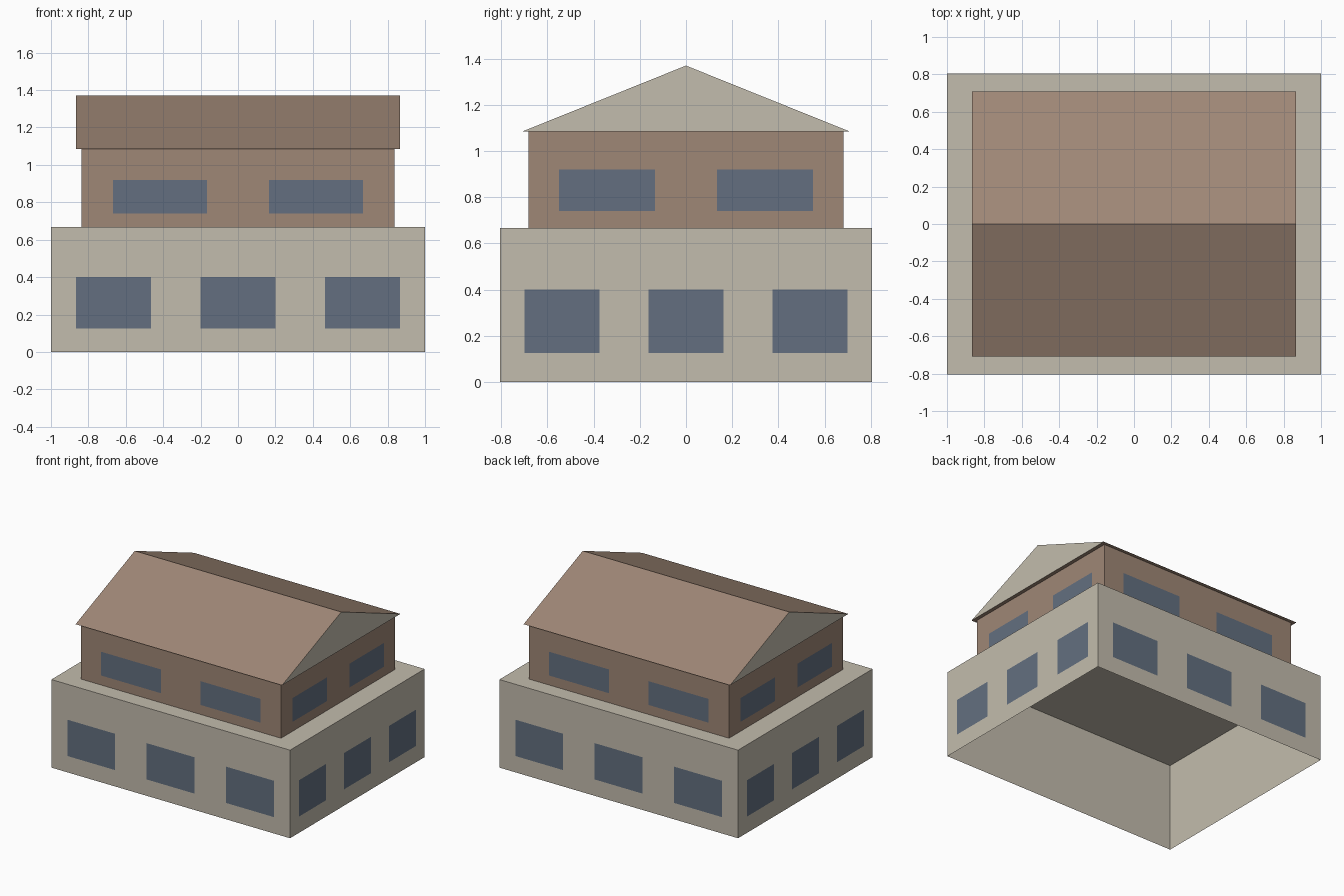
import bpy, bmesh
from mathutils import Matrix, Vector

cube = bpy.data.objects.get("Cube")
if cube:
    bpy.data.objects.remove(cube, do_unlink=True)


def material(name, rgb):
    mat = bpy.data.materials.new(name)
    mat.use_nodes = True
    color = (*rgb, 1)
    mat.diffuse_color = color
    mat.node_tree.nodes["Principled BSDF"].inputs["Base Color"].default_value = color
    return mat


BEIGE = material("beige plaster", (0.545, 0.503, 0.418))
BROWN = material("brown cladding", (0.347, 0.242, 0.181))
GLASS = material("blue grey glass", (0.125, 0.159, 0.216))


def finish(name, bm, *mats):
    mesh = bpy.data.meshes.new(name)
    bm.to_mesh(mesh)
    bm.free()
    for mat in mats:
        mesh.materials.append(mat)
    obj = bpy.data.objects.new(name, mesh)
    bpy.context.collection.objects.link(obj)
    return obj


def storey(name, hx, hy, z0, z1, mat):
    """Box shell with no floor."""
    bm = bmesh.new()
    size = Matrix.Diagonal((2 * hx, 2 * hy, z1 - z0, 1))
    bmesh.ops.create_cube(bm, size=1, matrix=Matrix.Translation((0, 0, (z0 + z1) / 2)) @ size)
    floor = [f for f in bm.faces if f.normal.z < -0.5]
    bmesh.ops.delete(bm, geom=floor, context='FACES_ONLY')
    finish(name, bm, mat)


def windows(name, hx, hy, z0, z1, front_spans, side_spans):
    """Thin panes on all four walls, just proud of the surface."""
    bm = bmesh.new()
    gap = 0.002
    walls = [(Vector((0, -1, 0)), hy, front_spans), (Vector((0, 1, 0)), hy, front_spans),
             (Vector((1, 0, 0)), hx, side_spans), (Vector((-1, 0, 0)), hx, side_spans)]
    for normal, dist, spans in walls:
        along = Vector((0, 0, 1)).cross(normal)
        for a, b in spans:
            corners = [(a, z0), (b, z0), (b, z1), (a, z1)]
            bm.faces.new([bm.verts.new(normal * (dist + gap) + along * u + Vector((0, 0, z)))
                          for u, z in corners])
    finish(name, bm, GLASS)


def mirrored(a, b):
    return [(-b, -a), (a, b)]


# Ground storey
storey("ground_storey", 1.0, 0.805, 0, 0.667, BEIGE)
windows("ground_windows", 1.0, 0.805, 0.125, 0.4,
        mirrored(0.465, 0.865) + [(-0.2, 0.2)],
        mirrored(0.375, 0.7) + [(-0.163, 0.163)])

# Upper storey
storey("upper_storey", 0.838, 0.682, 0.667, 1.084, BROWN)
windows("upper_windows", 0.838, 0.682, 0.74, 0.92,
        mirrored(0.165, 0.667), mirrored(0.135, 0.55))

# Gable roof: triangular profile extruded along x, gable ends in plaster
bm = bmesh.new()
profile = [(-0.708, 1.085), (0.708, 1.085), (0, 1.37)]
end = bm.faces.new([bm.verts.new((-0.865, y, z)) for y, z in profile])
ext = bmesh.ops.extrude_face_region(bm, geom=[end], use_keep_orig=True)
bmesh.ops.translate(bm, vec=(1.73, 0, 0),
                    verts=[g for g in ext["geom"] if isinstance(g, bmesh.types.BMVert)])
bmesh.ops.recalc_face_normals(bm, faces=bm.faces)
for face in bm.faces:
    face.material_index = 1 if abs(face.normal.x) > 0.9 else 0
finish("gable_roof", bm, BROWN, BEIGE)
